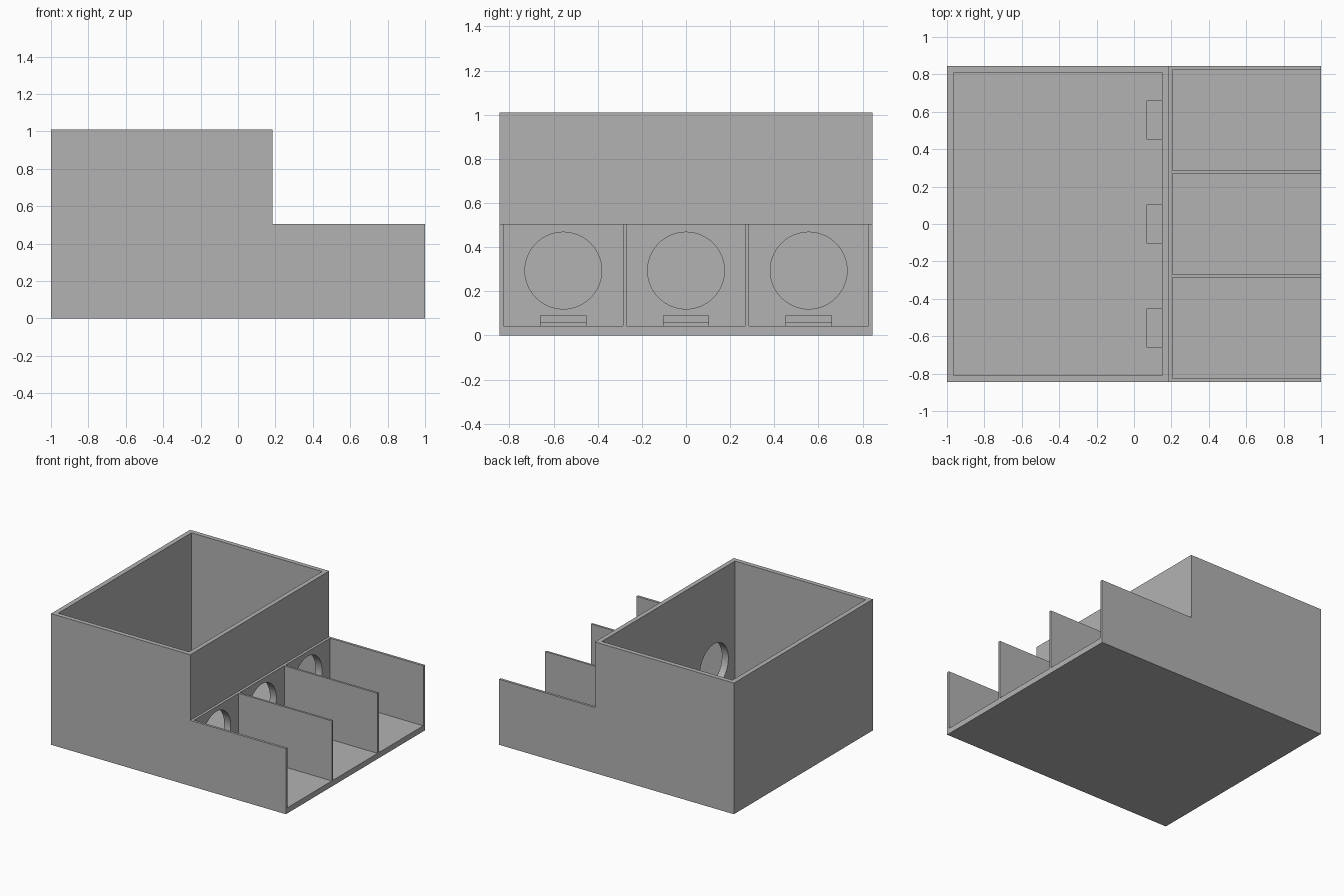
import bpy
import math

default = bpy.data.objects.get("Cube")
if default:
    bpy.data.objects.remove(default, do_unlink=True)

# Overall dimensions
HALF_Y = 0.845
STEP_X = 0.185
BIN_TOP, BAY_TOP = 1.01, 0.505
BIN_FLOOR, BAY_FLOOR = 0.06, 0.043
BAY_PITCH = 0.556

grey = bpy.data.materials.new("plain grey")
grey.use_nodes = True
colour = (0.45, 0.45, 0.45, 1)
grey.diffuse_color = colour
grey.node_tree.nodes["Principled BSDF"].inputs["Base Color"].default_value = colour


def prism(name, profile, y0, y1):
    """Extrude a counter-clockwise (x, z) profile along y."""
    n = len(profile)
    verts = [(x, y, z) for y in (y0, y1) for x, z in profile]
    faces = [list(range(n)), list(range(2 * n - 1, n - 1, -1))]
    faces += [[(i + 1) % n, i, n + i, n + (i + 1) % n] for i in range(n)]
    mesh = bpy.data.meshes.new(name)
    mesh.from_pydata(verts, [], faces)
    mesh.materials.append(grey)
    obj = bpy.data.objects.new(name, mesh)
    bpy.context.collection.objects.link(obj)
    return obj


def block(name, x0, x1, y0, y1, z0, z1):
    return prism(name, [(x0, z0), (x1, z0), (x1, z1), (x0, z1)], y0, y1)


def cut(target, cutter):
    """Subtract the cutter from the target and discard it."""
    cutter.hide_render = True
    mod = target.modifiers.new("cut", 'BOOLEAN')
    mod.operation = 'DIFFERENCE'
    mod.solver = 'EXACT'
    mod.object = cutter
    bpy.ops.object.select_all(action='DESELECT')
    bpy.context.view_layer.objects.active = target
    target.select_set(True)
    bpy.ops.object.modifier_apply(modifier=mod.name)
    bpy.data.objects.remove(cutter, do_unlink=True)


# Stepped body: tall bin behind, low bays in front of it
body = prism("dispenser_body", [(-1, 0), (1, 0), (1, BAY_TOP), (STEP_X, BAY_TOP),
                                (STEP_X, BIN_TOP), (-1, BIN_TOP)], -HALF_Y, HALF_Y)

# Open-topped storage bin
cut(body, block("bin_cutter", -0.963, 0.15, -0.81, 0.81, BIN_FLOOR, 1.2))

# Three open-ended bays, each with a round port and a floor slot into the bin
for i in (-1, 0, 1):
    y = i * BAY_PITCH
    half = 0.27
    cut(body, block("bay_cutter", 0.205, 1.2, y - half, y + half, BAY_FLOOR, 0.8))
    cut(body, block("slot_cutter", 0.07, 0.3, y - 0.103, y + 0.103, BAY_FLOOR, 0.09))
    bpy.ops.mesh.primitive_cylinder_add(vertices=64, radius=0.174, depth=0.2,
                                        location=(0.18, y, 0.294),
                                        rotation=(0, math.pi / 2, 0))
    port = bpy.context.object
    port.data.materials.append(grey)
    cut(body, port)

bpy.ops.object.select_all(action='DESELECT')
body.select_set(True)
bpy.context.view_layer.objects.active = body
bpy.ops.object.shade_smooth_by_angle(angle=math.radians(30))
